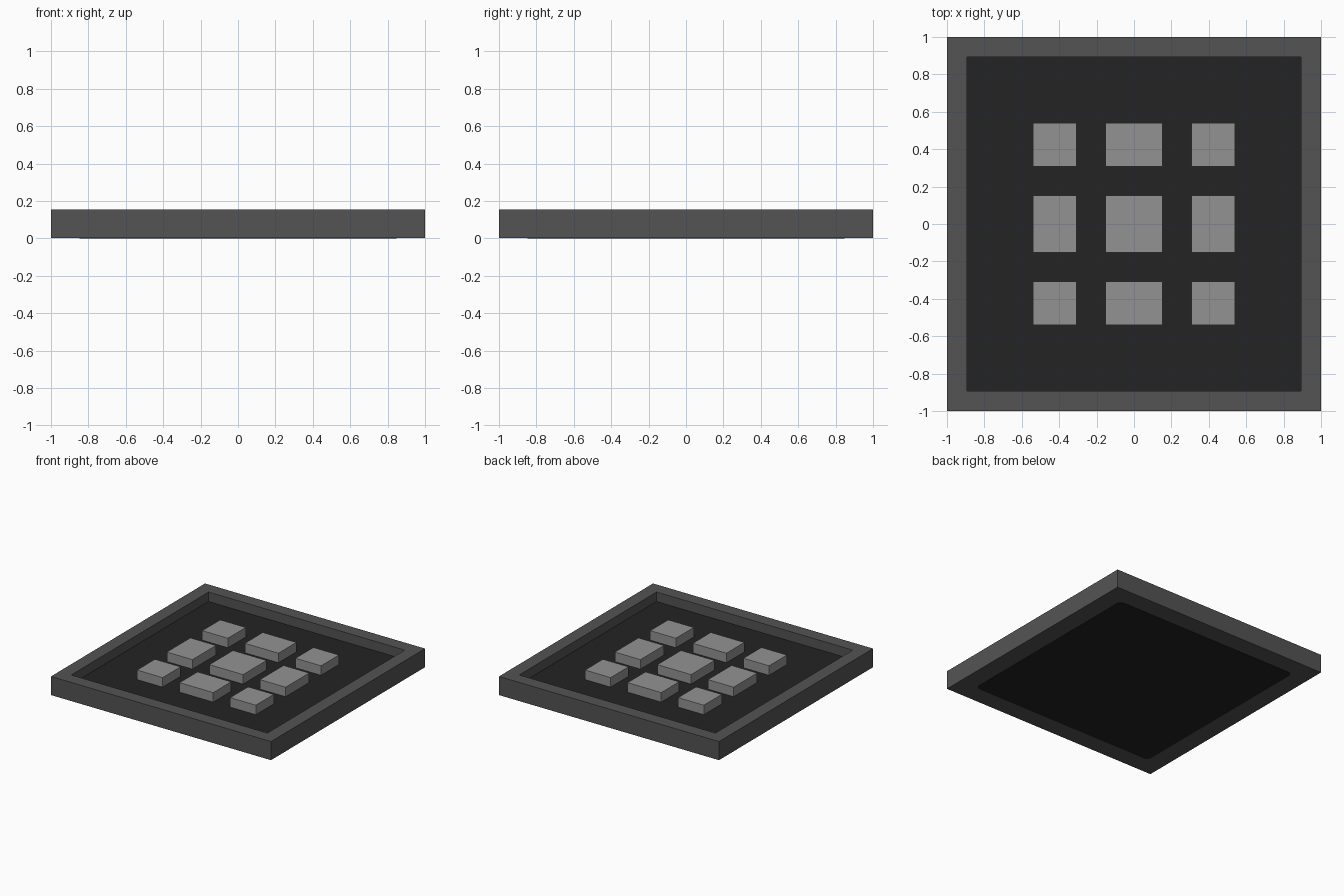
import bpy, bmesh, math
from mathutils import Matrix

if "Cube" in bpy.data.objects:
    bpy.data.objects.remove(bpy.data.objects["Cube"], do_unlink=True)

HEIGHT, FLOOR, INNER, PLATE = 0.155, 0.077, 0.847, 0.002


def material(name, value):
    mat = bpy.data.materials.new(name)
    mat.use_nodes = True
    colour = (value, value, value, 1)
    mat.diffuse_color = colour
    mat.node_tree.nodes["Principled BSDF"].inputs["Base Color"].default_value = colour
    return mat


frame_grey = material("frame dark grey", 0.088)
panel_black = material("panel near black", 0.017)
block_grey = material("block light grey", 0.29)


def box(bm, x, y, low, high):
    """Add a box spanning the ranges x and y, from low to high."""
    size = (x[1] - x[0], y[1] - y[0], high - low)
    centre = (sum(x) / 2, sum(y) / 2, (low + high) / 2)
    matrix = Matrix.Translation(centre) @ Matrix.Diagonal((*size, 1))
    bmesh.ops.create_cube(bm, size=1, matrix=matrix)


def finish(bm, name, *mats):
    mesh = bpy.data.meshes.new(name)
    bm.to_mesh(mesh)
    bm.free()
    for mat in mats:
        mesh.materials.append(mat)
    obj = bpy.data.objects.new(name, mesh)
    bpy.context.collection.objects.link(obj)
    return obj


# Square tray: raised rim around a sunken dark floor
bm = bmesh.new()
box(bm, (-1, 1), (-1, 1), PLATE, HEIGHT)
bm.normal_update()
top = max(bm.faces, key=lambda f: f.calc_center_median().z)
bmesh.ops.inset_region(bm, faces=[top], thickness=1 - INNER)
floor = bmesh.ops.extrude_discrete_faces(bm, faces=[top])["faces"][0]
for v in floor.verts:
    v.co.z = FLOOR
floor.material_index = 1
finish(bm, "tray_frame", frame_grey, panel_black)

# Dark underside plate with softened corners
bm = bmesh.new()
box(bm, (-INNER, INNER), (-INNER, INNER), 0, PLATE * 2)
corners = [e for e in bm.edges if abs(e.verts[0].co.z - e.verts[1].co.z) > PLATE]
bmesh.ops.bevel(bm, geom=corners, offset=0.04, segments=4, profile=0.5, affect='EDGES')
finish(bm, "underside_plate", panel_black)

# Three by three grid of blocks, level with the rim
spans = {"low": (-0.54, -0.307), "middle": (-0.153, 0.153), "high": (0.307, 0.54)}
columns = dict(zip(("right", "centre", "left"), spans.values()))
rows = dict(zip(("front", "middle", "back"), spans.values()))
for row, y in rows.items():
    for column, x in columns.items():
        bm = bmesh.new()
        box(bm, x, y, FLOOR - 0.01, HEIGHT)
        finish(bm, f"block_{row}_{column}", block_grey)
